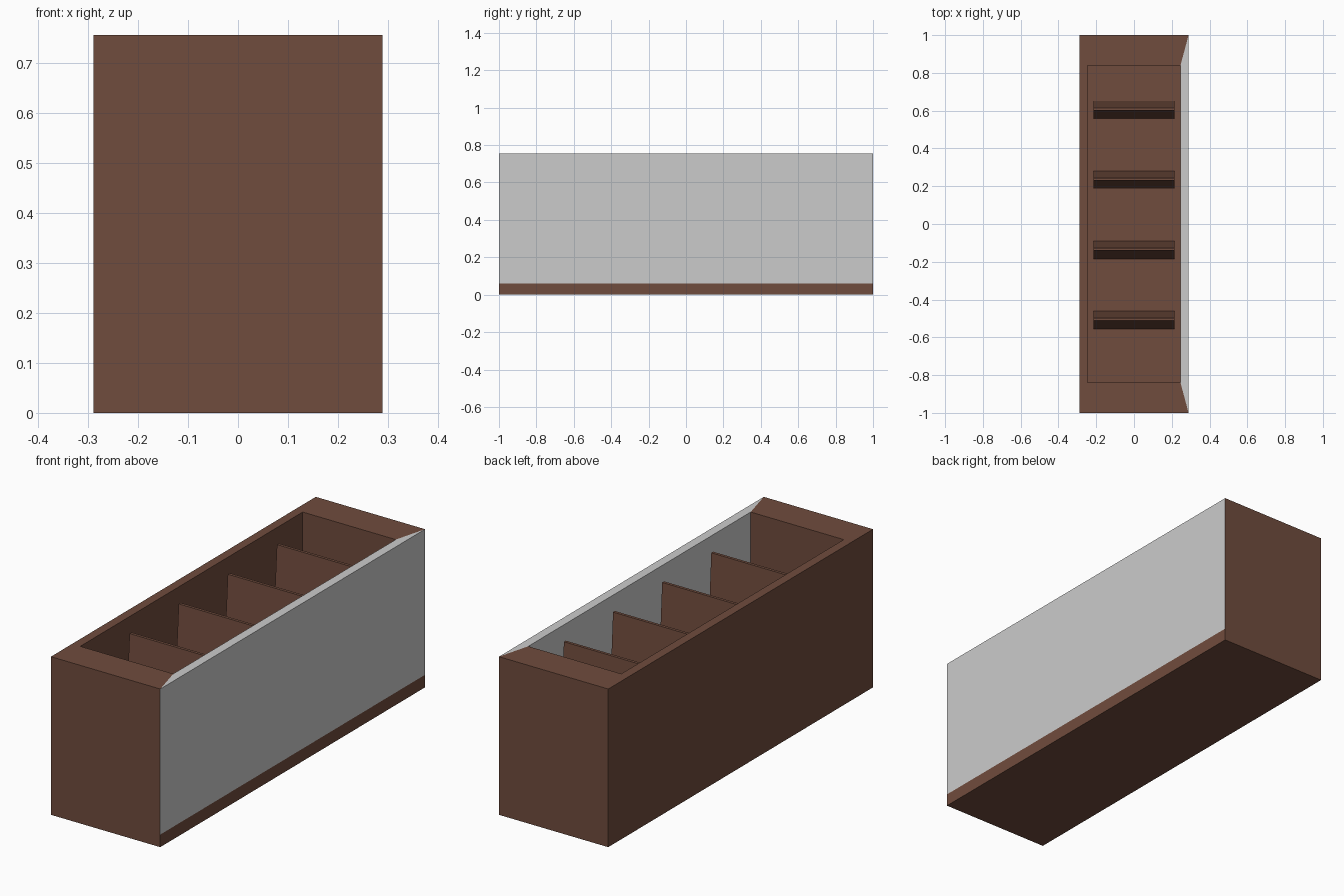
import bpy, bmesh

if "Cube" in bpy.data.objects:
    bpy.data.objects.remove(bpy.data.objects["Cube"])

HX, HY, H = 0.289, 1.0, 0.756      # outer half width, half length, height
IX, IY, FLOOR = 0.246, 0.84, 0.06   # cavity half width, half length, floor height

brown = bpy.data.materials.new("brown_wood")
brown.diffuse_color = (0.163, 0.072, 0.047, 1)
brown.use_nodes = True
brown.node_tree.nodes["Principled BSDF"].inputs["Base Color"].default_value = brown.diffuse_color


def make(name, verts, faces, mat=None):
    bm = bmesh.new()
    vs = [bm.verts.new(v) for v in verts]
    for f in faces:
        bm.faces.new([vs[i] for i in f])
    bmesh.ops.recalc_face_normals(bm, faces=bm.faces)
    mesh = bpy.data.meshes.new(name)
    bm.to_mesh(mesh)
    bm.free()
    ob = bpy.data.objects.new(name, mesh)
    bpy.context.collection.objects.link(ob)
    if mat:
        mesh.materials.append(mat)
    return ob


def ring(hx, hy, z, y=0):
    # corners: left front, right front, right back, left back
    return [(-hx, y - hy, z), (hx, y - hy, z), (hx, y + hy, z), (-hx, y + hy, z)]


# Case: base, floor, back wall and two end walls, open and mitred on the right
make("case",
     ring(HX, HY, 0) + ring(HX, HY, H) + ring(IX, IY, H) + ring(IX, IY, FLOOR)
     + [(HX, -HY, FLOOR), (HX, HY, FLOOR)],
     [(0, 1, 2, 3), (0, 3, 7, 4),                        # underside, left side
      (0, 1, 16, 5, 4), (3, 2, 17, 6, 7),                # end walls
      (1, 2, 17, 16),                                    # plinth strip
      (4, 5, 9, 8), (7, 6, 10, 11), (4, 7, 11, 8),       # rim
      (8, 9, 13, 12), (11, 10, 14, 15), (8, 11, 15, 12),  # cavity walls
      (12, 13, 14, 15), (13, 14, 17, 16),                # floor and panel ledge
      (16, 5, 9, 13), (17, 6, 10, 14)],                  # mitred joints
     brown)

# Mitred grey panel closing the right side
panel = [(HX, -HY), (HX, HY), (IX, IY), (IX, -IY)]
sides = [(i, (i + 1) % 4, (i + 1) % 4 + 4, i + 4) for i in range(4)]
caps = [(0, 1, 2, 3), (4, 5, 6, 7)]
make("side_panel", [(x, y, z) for z in (FLOOR, H) for x, y in panel], sides + caps)

# Tapered dividers, thick at the floor and thin at the top
for n in range(4):
    div = make(f"divider_{n + 1}",
               ring(0.215, 0.047, FLOOR) + ring(0.215, 0.007, 0.7, 0.003),
               sides + caps, brown)
    div.location.y = 0.605 - 0.371 * n
